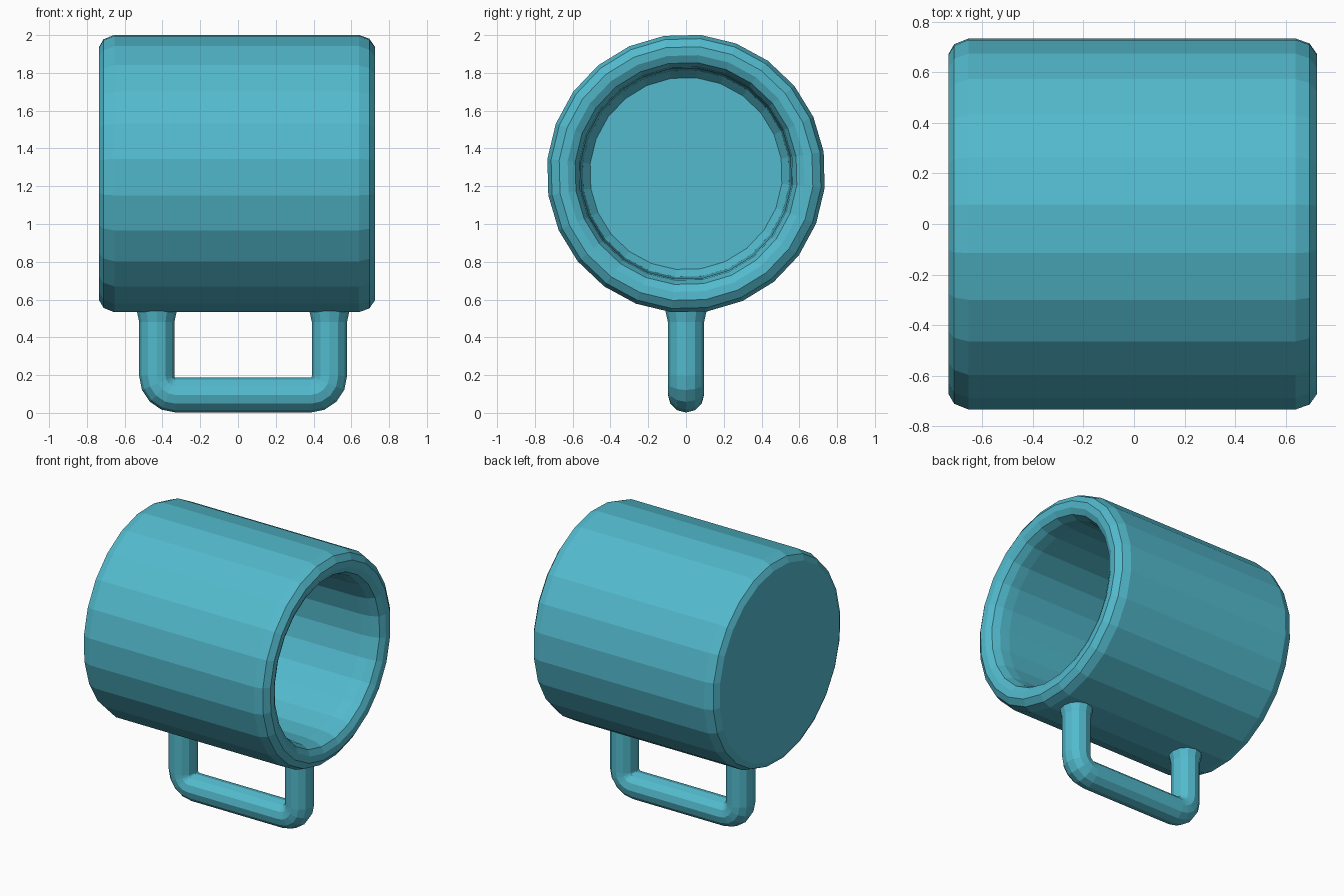
import bpy, bmesh
from math import sin, cos, pi, radians
from mathutils import Vector

if "Cube" in bpy.data.objects:
    bpy.data.objects.remove(bpy.data.objects["Cube"])

mat = bpy.data.materials.new("teal glaze")
mat.diffuse_color = (0.085, 0.49, 0.61, 1)
mat.use_nodes = True
mat.node_tree.nodes["Principled BSDF"].inputs["Base Color"].default_value = mat.diffuse_color


def skin(name, rings, cap_start=True, cap_end=True):
    """Bridge equal-sized rings of points into a closed, flat-shaded object."""
    bm = bmesh.new()
    loops = [[bm.verts.new(p) for p in ring] for ring in rings]
    n = len(loops[0])
    for a, b in zip(loops, loops[1:]):
        for i in range(n):
            j = (i + 1) % n
            bm.faces.new((a[i], a[j], b[j], b[i]))
    if cap_start:
        bm.faces.new(loops[0][::-1])
    if cap_end:
        bm.faces.new(loops[-1])
    bmesh.ops.recalc_face_normals(bm, faces=bm.faces[:])
    me = bpy.data.meshes.new(name)
    bm.to_mesh(me)
    bm.free()
    me.materials.append(mat)
    ob = bpy.data.objects.new(name, me)
    bpy.context.collection.objects.link(ob)
    return ob


# Mug body: lying on its side, open towards +x; (x, radius) profile
CZ, SIDES = 1.267, 24
profile = [(-0.735, 0.675), (-0.712, 0.715), (-0.655, 0.738), (0.64, 0.738),
           (0.695, 0.718), (0.725, 0.675), (0.722, 0.63), (0.70, 0.59),
           (0.65, 0.568), (0.58, 0.56), (-0.50, 0.55), (-0.55, 0.51)]
angles = [radians(6) + 2 * pi * i / SIDES for i in range(SIDES)]
skin("mug_body", [[(x, r * sin(a), CZ + r * cos(a)) for a in angles]
                  for x, r in profile])

# Handle: round tube swept along a U-shaped path below the body
XL, XR, ZB, BEND, R = -0.43, 0.484, 0.095, 0.10, 0.093
path = [(XL, 0.62, -90, 0.115), (XL, 0.55, -90, 0.108), (XL, 0.48, -90, R)]
for k in range(5):                                  # left corner
    t = radians(180 + 22.5 * k)
    path.append((XL + BEND + BEND * cos(t), ZB + BEND + BEND * sin(t),
                 -90 + 22.5 * k, R))
for k in range(5):                                  # right corner
    t = radians(270 + 22.5 * k)
    path.append((XR - BEND + BEND * cos(t), ZB + BEND + BEND * sin(t),
                 22.5 * k, R))
path += [(XR, 0.48, 90, R), (XR, 0.55, 90, 0.108), (XR, 0.62, 90, 0.115)]

rings = []
for x, z, heading, r in path:
    h = radians(heading)
    side = Vector((-sin(h), 0, cos(h)))             # in-plane normal of path
    rings.append([Vector((x, 0, z)) + side * r * cos(a)
                  + Vector((0, 1, 0)) * r * 1.03 * sin(a)
                  for a in (2 * pi * i / 12 for i in range(12))])
skin("handle", rings)
